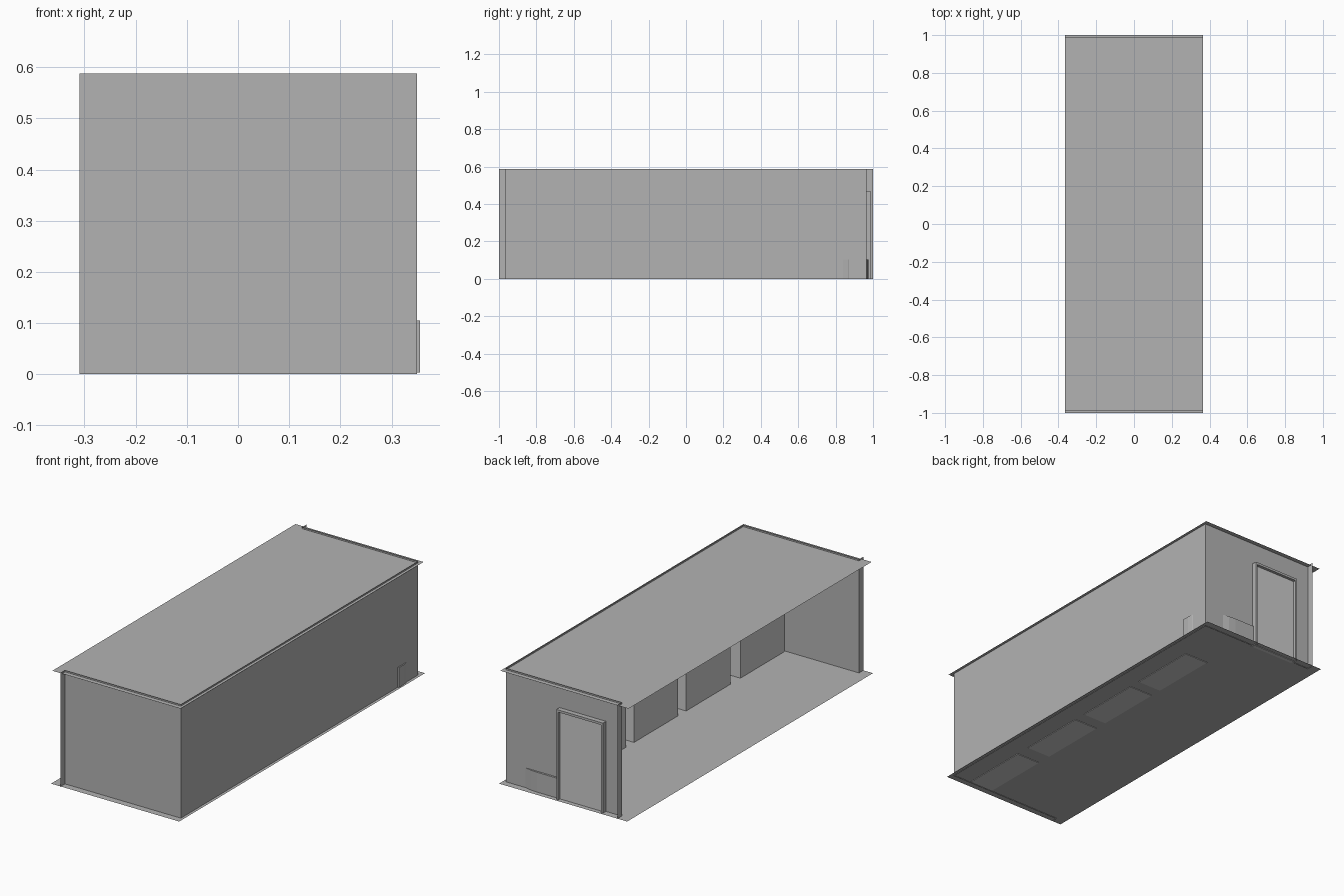
import bpy, bmesh, math

if "Cube" in bpy.data.objects:
    bpy.data.objects.remove(bpy.data.objects["Cube"])

H = 0.588            # wall height
XL, XR = -0.31, 0.35  # wall extents
YF, YB = -0.965, 0.965
XE, YE = 0.365, 1.0   # floor extents

# Darker grey for the building shell
shell = bpy.data.materials.new("shell_grey")
shell.diffuse_color = (0.45, 0.45, 0.45, 1)
shell.use_nodes = True
shell.node_tree.nodes["Principled BSDF"].inputs["Base Color"].default_value = shell.diffuse_color


def finish(name, bm, mat=None):
    mesh = bpy.data.meshes.new(name)
    bm.to_mesh(mesh)
    bm.free()
    if mat:
        mesh.materials.append(mat)
    obj = bpy.data.objects.new(name, mesh)
    bpy.context.collection.objects.link(obj)
    return obj


def sheet(name, *quads):
    """Thin shell part made of one or more flat faces."""
    bm = bmesh.new()
    for quad in quads:
        bm.faces.new([bm.verts.new(p) for p in quad])
    bmesh.ops.remove_doubles(bm, verts=bm.verts, dist=1e-5)
    return finish(name, bm, shell)


def box(name, x0, x1, y0, y1, z0, z1, mat=None):
    bm = bmesh.new()
    bmesh.ops.create_cube(bm, size=1)
    for v in bm.verts:
        v.co = ((x0, x1)[v.co.x > 0], (y0, y1)[v.co.y > 0], (z0, z1)[v.co.z > 0])
    return finish(name, bm, mat)


def prism(name, outline, z0, z1, mat=None):
    bm = bmesh.new()
    low = [bm.verts.new((x, y, z0)) for x, y in outline]
    high = [bm.verts.new((x, y, z1)) for x, y in outline]
    bm.faces.new(low[::-1])
    bm.faces.new(high)
    for i in range(len(low)):
        j = (i + 1) % len(low)
        bm.faces.new((low[i], low[j], high[j], high[i]))
    return finish(name, bm, mat)


# Floor and roof sheets
for name, y, z in (("floor", YE, 0.003), ("roof", 0.989, 0.58)):
    sheet(name, [(-XE, -y, z), (XE, -y, z), (XE, y, z), (-XE, y, z)])

# End walls: panel with an outward return at the open side
for name, y, ye in (("front_wall", YF, -YE), ("back_wall", YB, YE)):
    sheet(name,
          [(XL, y, 0), (XR, y, 0), (XR, y, H), (XL, y, H)],
          [(XL, y, 0), (XL, ye, 0), (XL, ye, H), (XL, y, H)])

# Long side wall
sheet("side_wall", [(XR, YF, 0), (XR, YB, 0), (XR, YB, H), (XR, YF, H)])

# Door and its frame
box("door", -0.21, 0.035, 0.955, 0.975, 0.0, 0.455)
for name, x0, x1, z0 in (("door_post_right", 0.035, 0.045, 0.0),
                         ("door_post_left", -0.22, -0.21, 0.0),
                         ("door_lintel", -0.21, 0.035, 0.455)):
    box(name, x0, x1, 0.95, 0.99, z0, 0.467, shell)

# Row of cabinets standing on the floor
for i, (y0, y1) in enumerate([(-0.96, -0.6), (-0.52, -0.158),
                              (-0.09, 0.266), (0.33, 0.69)]):
    box(f"cabinet_{i + 1}", 0.11, 0.245, y0, y1, 0.0, 0.4)

# Low corner tray with one rounded corner
arc = [(0.166 + 0.19 * math.cos(t), 0.84 + 0.135 * math.sin(t))
       for t in [math.pi / 2 * k / 8 for k in range(9)]]
prism("corner_tray", [(0.05, 0.80), (0.356, 0.80)] + arc + [(0.05, 0.975)],
      0.003, 0.105, shell)
